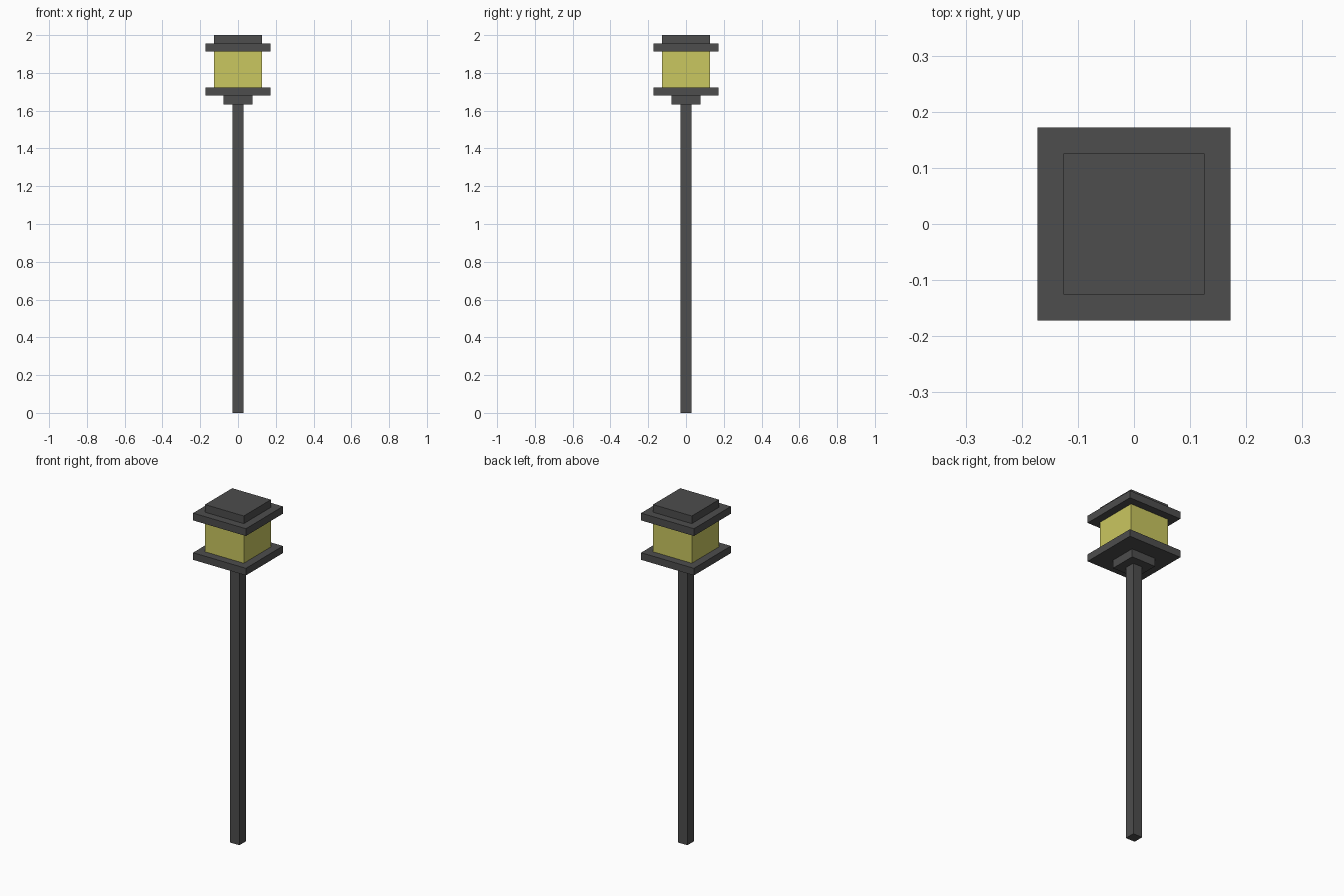
import bpy

if "Cube" in bpy.data.objects:
    bpy.data.objects.remove(bpy.data.objects["Cube"])


def material(name, color):
    m = bpy.data.materials.new(name)
    m.diffuse_color = (*color, 1.0)
    m.use_nodes = True
    m.node_tree.nodes["Principled BSDF"].inputs["Base Color"].default_value = m.diffuse_color
    return m


dark_metal = material("dark grey metal", (0.075, 0.075, 0.075))
yellow_glass = material("yellow glass", (0.59, 0.57, 0.117))


def square_block(name, half, z0, z1, mat):
    """Square block centred on the z axis between two heights."""
    bpy.ops.mesh.primitive_cube_add(size=1, location=(0, 0, (z0 + z1) / 2))
    ob = bpy.context.object
    ob.name = name
    ob.scale = (2 * half, 2 * half, z1 - z0)
    bpy.ops.object.transform_apply(location=False, rotation=False, scale=True)
    ob.data.materials.append(mat)


# Stacked parts from the ground up: name, half width, bottom, top, material
parts = [
    ("pole", 0.03, 0.0, 1.632, dark_metal),
    ("collar", 0.078, 1.632, 1.68, dark_metal),
    ("lower_plate", 0.172, 1.68, 1.722, dark_metal),
    ("lamp_glass", 0.126, 1.722, 1.912, yellow_glass),
    ("upper_plate", 0.172, 1.912, 1.955, dark_metal),
    ("cap", 0.126, 1.955, 2.0, dark_metal),
]
for part in parts:
    square_block(*part)
